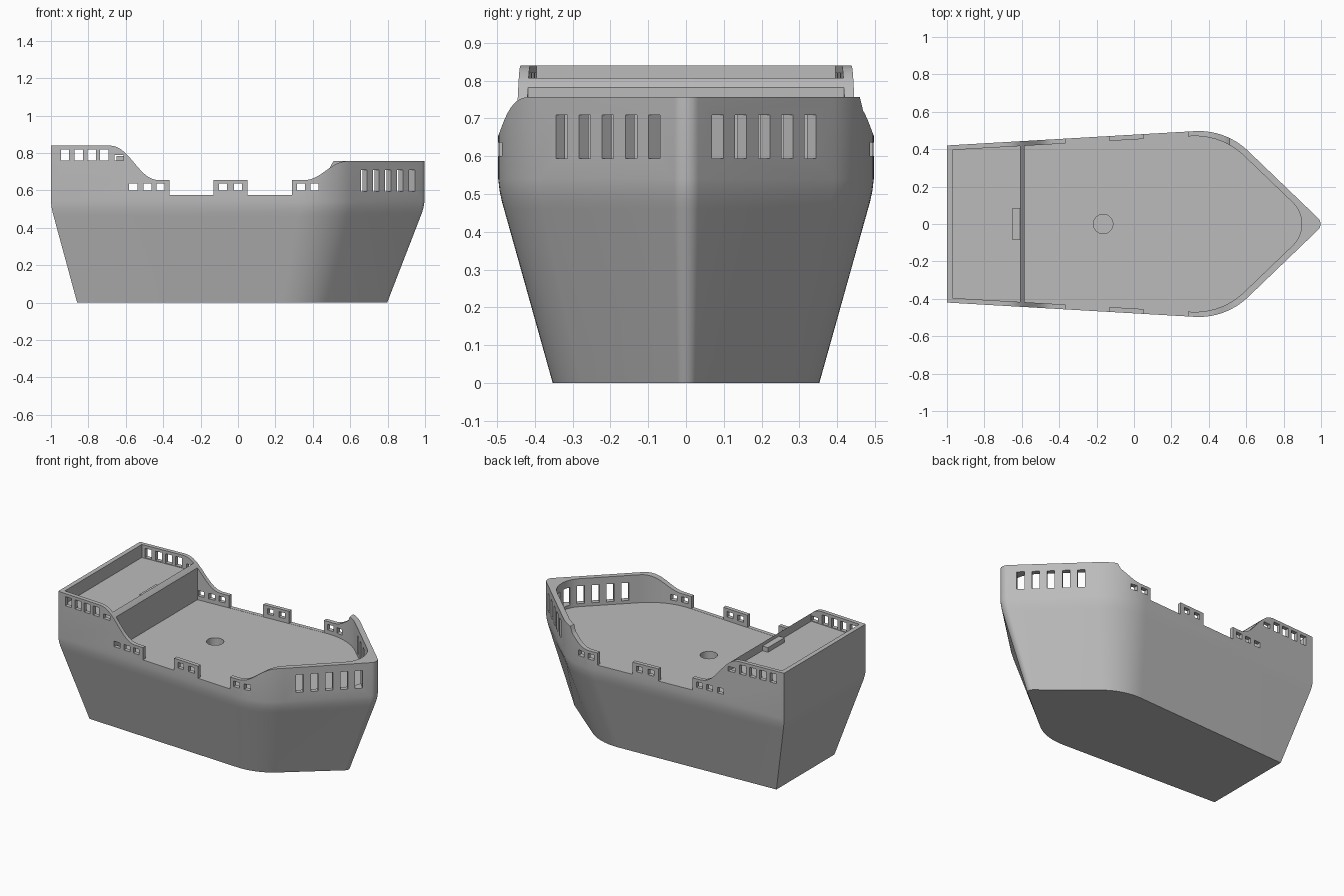
import bpy, bmesh, math
from mathutils import Vector, Matrix

cube = bpy.data.objects.get("Cube")
if cube:
    bpy.data.objects.remove(cube, do_unlink=True)

grey = bpy.data.materials.new("hull_grey")
grey.use_nodes = True
grey.diffuse_color = (0.5, 0.5, 0.5, 1)
grey.node_tree.nodes["Principled BSDF"].inputs["Base Color"].default_value = (0.5, 0.5, 0.5, 1)

SLOPE, BOW = 0.0577, 0.96      # side flare and bow taper in plan
DECK, POOP, TOP = 0.575, 0.755, 0.9


def make(name, bm):
    bmesh.ops.recalc_face_normals(bm, faces=bm.faces)
    mesh = bpy.data.meshes.new(name)
    bm.to_mesh(mesh)
    bm.free()
    mesh.materials.append(grey)
    obj = bpy.data.objects.new(name, mesh)
    bpy.context.collection.objects.link(obj)
    return obj


def loft(bm, rings):
    """Skin closed rings and cap both ends."""
    rows = [[bm.verts.new(p) for p in ring] for ring in rings]
    n = len(rows[0])
    for a, b in zip(rows, rows[1:]):
        for i in range(n):
            j = (i + 1) % n
            bm.faces.new((a[i], a[j], b[j], b[i]))
    bm.faces.new(rows[0][::-1])
    bm.faces.new(rows[-1])


def prism(name, outline, z0, z1):
    bm = bmesh.new()
    loft(bm, [[(x, y, z) for x, y in outline] for z in (z0, z1)])
    return make(name, bm)


def fillet(a, c, b, r, steps):
    """Points of an arc of radius r rounding corner c between a and b."""
    u, v = (a - c).normalized(), (b - c).normalized()
    half = u.angle(v) / 2
    centre = c + (u + v).normalized() * (r / math.sin(half))
    start = c + u * (r / math.tan(half)) - centre
    sweep = math.pi - 2 * half
    return [centre + Matrix.Rotation(sweep * i / steps, 2) @ start for i in range(steps + 1)]


def plan(stern_x, side_y, tip, nose_r):
    """Ship outline seen from above, counterclockwise."""
    cx = (BOW * tip - side_y - SLOPE) / (BOW + SLOPE)
    cy = BOW * (tip - cx)
    sy = side_y + SLOPE * (stern_x + 1)
    pts = [Vector(p) for p in ((stern_x, -sy), (cx, -cy), (tip, 0), (cx, cy), (stern_x, sy))]
    out = [pts[0]]
    for i, r, steps in ((1, 0.38, 14), (2, nose_r, 10), (3, 0.38, 14)):
        out += fillet(pts[i - 1], pts[i], pts[i + 1], r, steps)
    return out + [pts[4]]


def cut(target, cutter):
    mod = target.modifiers.new("cut", "BOOLEAN")
    mod.operation, mod.solver, mod.object = "DIFFERENCE", "EXACT", cutter
    bpy.context.view_layer.objects.active = target
    bpy.ops.object.modifier_apply(modifier=mod.name)
    bpy.data.objects.remove(cutter, do_unlink=True)


def swoop(x0, z0, x1, z1, stop=1.0, steps=16):
    """Smooth S-shaped rise or fall of the rail."""
    pts = []
    for i in range(steps + 1):
        t = stop * i / steps
        s = t * t * t * (t * (6 * t - 15) + 10)
        pts.append((x0 + (x1 - x0) * t, z0 + (z1 - z0) * s))
    return pts


# Hull: vertical topsides, softened chine, tapered bottom
outer = plan(-1, 0.42, 1.017, 0.045)
bm = bmesh.new()
rings = []
for z, f in ((0, 0), (0.46, 0.893), (0.48, 0.932), (0.51, 0.976), (0.54, 1), (TOP, 1)):
    sx, sy, dx = 0.83 + 0.17 * f, 0.71 + 0.29 * f, -0.03 * (1 - f)
    rings.append([(p.x * sx + dx, p.y * sy, z) for p in outer])
loft(bm, rings)
hull = make("hull", bm)

# Main deck well and raised stern deck well
cut(hull, prism("deck_cutter", plan(-0.585, 0.394, 0.968, 0.16), DECK, 1.1))
ya, yb = (0.394 + SLOPE * (x + 1) for x in (-0.97, -0.61))
cut(hull, prism("poop_cutter", [(-0.97, -ya), (-0.61, -yb), (-0.61, yb), (-0.97, ya)], POOP, 1.1))

# Rail line: high stern, three low rail blocks, raised bow (one shoulder sharper)
LOW, GAP = 0.655, DECK + 0.001
for side in (-1, 1):
    line = [(-1.1, 0.84)] + swoop(-0.70, 0.84, -0.41, LOW)
    for a, b in ((-0.365, -0.13), (0.05, 0.29)):
        line += [(a, LOW), (a, GAP), (b, GAP), (b, LOW)]
    if side < 0:
        line += swoop(0.34, LOW, 0.60, 0.757)
    else:
        line += swoop(0.34, LOW, 0.60, 0.757, stop=0.58) + [(0.51, 0.757)]
    line += [(1.1, 0.757), (1.1, 1.1), (-1.1, 1.1)]
    bm = bmesh.new()
    loft(bm, [[(x, y, z) for x, z in line] for y in (-0.02 * side, 0.7 * side)])
    cut(hull, make("rail_cutter", bm))

# Rail openings straight through both sides
bm = bmesh.new()


def box(centre, size, angle=0):
    m = Matrix.Translation(centre) @ Matrix.Rotation(angle, 4, "Z") @ Matrix.Diagonal((*size, 1))
    bmesh.ops.create_cube(bm, size=1, matrix=m)


for x in (-0.925, -0.852, -0.783, -0.715):
    box((x, 0, 0.79), (0.045, 1.2, 0.06))
box((-0.637, 0, 0.775), (0.048, 1.2, 0.03))
for x in (-0.56, -0.485, -0.415, -0.08, 0, 0.337, 0.41):
    box((x, 0, 0.618), (0.043, 1.2, 0.036))

# Tall bow openings, square to the slanted bow walls
for side in (-1, 1):
    for i in range(5):
        y = 0.084 + 0.0612 * i
        x = 1.017 - y / BOW
        box((x - 0.01, (y - 0.01) * side, 0.652), (0.2, 0.044, 0.115), side * math.atan(1 / BOW))
cut(hull, make("window_cutter", bm))

# Mast socket in the deck
ring = [(0.052 * math.cos(i * math.tau / 40) - 0.165, 0.052 * math.sin(i * math.tau / 40)) for i in range(40)]
cut(hull, prism("mast_cutter", ring, 0.45, 0.7))

# Small step behind the stern bulkhead
prism("poop_step", [(-0.65, -0.085), (-0.608, -0.085), (-0.608, 0.085), (-0.65, 0.085)], POOP - 0.01, 0.785)

bpy.ops.object.select_all(action="DESELECT")
hull.select_set(True)
bpy.context.view_layer.objects.active = hull
bpy.ops.object.shade_smooth_by_angle(angle=math.radians(30))
